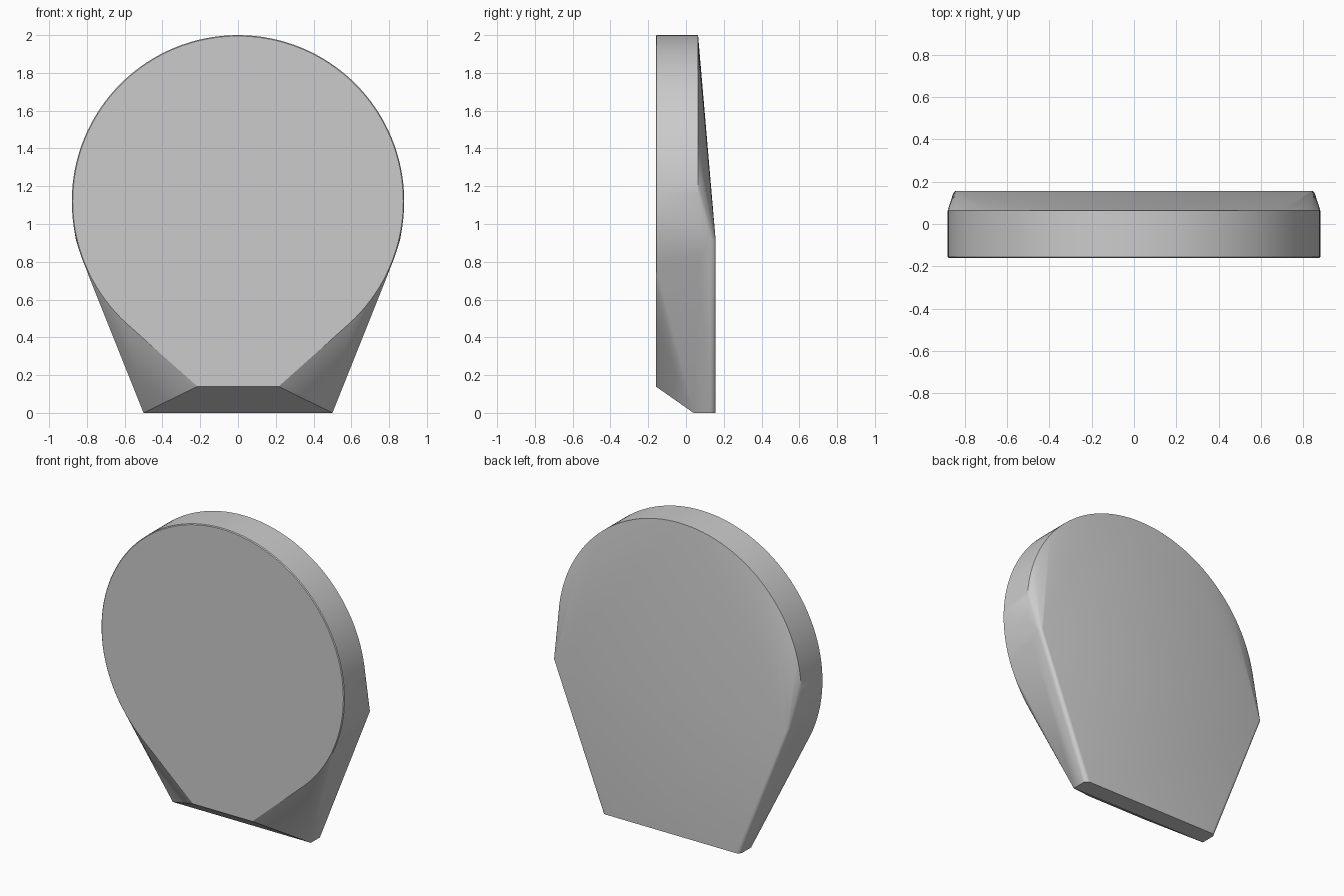
import bpy, bmesh
from math import sin, cos, tau, radians

cube = bpy.data.objects.get("Cube")
if cube:
    bpy.data.objects.remove(cube, do_unlink=True)

# Plain grey material
grey = bpy.data.materials.new("plain_grey")
grey.use_nodes = True
colour = (0.6, 0.6, 0.6, 1)
grey.diffuse_color = colour
grey.node_tree.nodes["Principled BSDF"].inputs["Base Color"].default_value = colour

RADIUS, CENTRE_Z, SEGMENTS = 0.88, 1.12, 128
bm = bmesh.new()


def ring(y, radius):
    """Upright circle of points at depth y."""
    for i in range(SEGMENTS):
        a = tau * i / SEGMENTS
        bm.verts.new((radius * cos(a), y, CENTRE_Z + radius * sin(a)))


def pair(x, y, z):
    """Point mirrored to both sides."""
    for side in (-1, 1):
        bm.verts.new((side * x, y, z))


# Round disc with a fine bevel on the front rim
ring(-0.16, RADIUS - 0.005)
ring(-0.155, RADIUS)
ring(0.064, RADIUS)

# Front lower edge and front of the foot
pair(0.215, -0.16, 0.14)
pair(0.5, 0.04, 0)

# Rounded back corners, running from the foot up to the shoulders
BEVEL = 0.03
for i in range(6):
    a = tau / 4 * i / 5
    inset, y = BEVEL * (1 - cos(a)), 0.127 + BEVEL * sin(a)
    pair(0.5 - inset, y, 0)
    pair(0.858 - inset * 0.7, y, 0.915)

# Skin everything with one tight shell
hull = bmesh.ops.convex_hull(bm, input=bm.verts[:])
loose = {v for v in hull["geom_interior"] + hull["geom_unused"]
         if isinstance(v, bmesh.types.BMVert) and not v.link_faces}
bmesh.ops.delete(bm, geom=list(loose), context="VERTS")
bmesh.ops.dissolve_limit(bm, angle_limit=radians(0.3), verts=bm.verts[:], edges=bm.edges[:])
bmesh.ops.recalc_face_normals(bm, faces=bm.faces[:])

mesh = bpy.data.meshes.new("rounded_plate")
bm.to_mesh(mesh)
bm.free()
mesh.materials.append(grey)
plate = bpy.data.objects.new("rounded_plate", mesh)
bpy.context.collection.objects.link(plate)

bpy.ops.object.select_all(action="DESELECT")
plate.select_set(True)
bpy.context.view_layer.objects.active = plate
bpy.ops.object.shade_smooth_by_angle(angle=radians(25))
